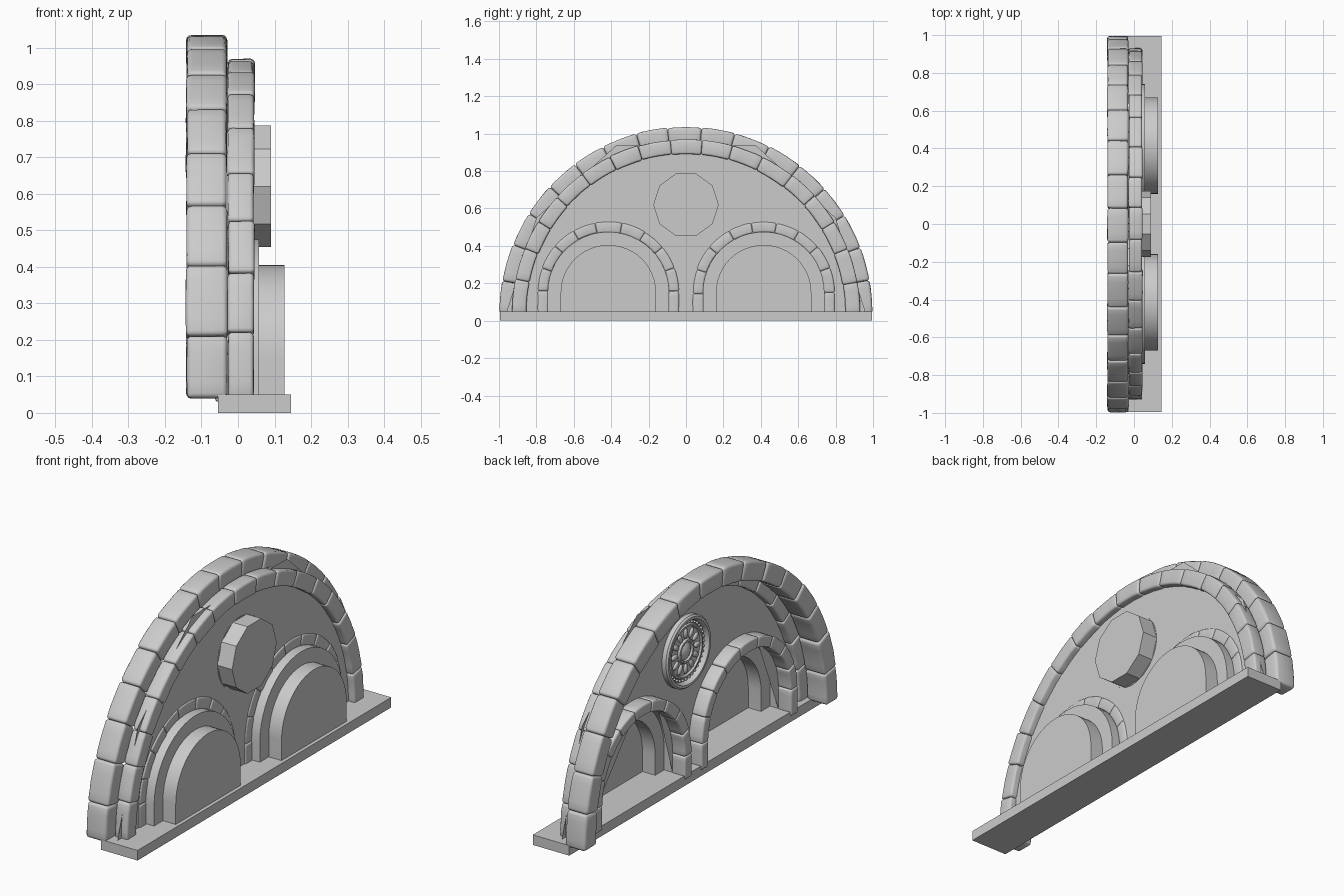
import bpy, bmesh, random
from math import pi, cos, sin, radians
from mathutils import Matrix, Vector

if "Cube" in bpy.data.objects:
    bpy.data.objects.remove(bpy.data.objects["Cube"])

random.seed(4)


def finish(name, bm, smooth=None):
    bmesh.ops.recalc_face_normals(bm, faces=bm.faces[:])
    me = bpy.data.meshes.new(name)
    bm.to_mesh(me)
    bm.free()
    ob = bpy.data.objects.new(name, me)
    bpy.context.collection.objects.link(ob)
    if smooth:
        bpy.ops.object.select_all(action='DESELECT')
        ob.select_set(True)
        bpy.context.view_layer.objects.active = ob
        bpy.ops.object.shade_smooth_by_angle(angle=radians(smooth))
    return ob


def arch_point(t, r, cy, cz, scale):
    """Point on a round arch; t below 0 or above pi runs straight down the legs."""
    if t < 0:
        return cy + r, cz + t * scale
    if t > pi:
        return cy - r, cz - (t - pi) * scale
    return cy + r * cos(t), cz + r * sin(t)


def stone_arch(name, cy, cz, r0, r1, x0, x1, count, leg=0.0, bevel=0.014, rough=0.004):
    """Ring of separate worn stones with rounded edges."""
    bm = bmesh.new()
    mid = (r0 + r1) / 2
    ext = leg / mid
    step = (pi + 2 * ext) / count
    cuts = [-ext + i * step + (random.uniform(-.07, .07) * step if 0 < i < count else 0)
            for i in range(count + 1)]
    sections = 4
    for a, b in zip(cuts, cuts[1:]):
        jit = [random.uniform(-rough, 0) for _ in range(4)]
        rows = []
        for k in range(sections + 1):
            t = a + (b - a) * k / sections
            row = []
            for r, x in ((r0 - jit[0], x0 - jit[1]), (r1 + jit[2], x0 - jit[1]),
                         (r1 + jit[2], x1 + jit[3]), (r0 - jit[0], x1 + jit[3])):
                y, z = arch_point(t, r, cy, cz, mid)
                row.append(bm.verts.new((x, y, z)))
            rows.append(row)
        for p, q in zip(rows, rows[1:]):
            for i in range(4):
                j = (i + 1) % 4
                bm.faces.new((p[i], p[j], q[j], q[i]))
        bm.faces.new(rows[0])
        bm.faces.new(rows[-1][::-1])
    bmesh.ops.recalc_face_normals(bm, faces=bm.faces[:])
    sharp = [e for e in bm.edges if e.calc_face_angle(0) > radians(50)]
    bmesh.ops.bevel(bm, geom=sharp, offset=bevel, segments=3, profile=0.5,
                    affect='EDGES', clamp_overlap=True)
    for v in bm.verts:
        v.co += Vector([random.uniform(-1, 1) for _ in range(3)]) * rough * 0.2
    return finish(name, bm, 50)


# Base slab
bm = bmesh.new()
bmesh.ops.create_cube(bm, size=1, matrix=Matrix.Translation((0.045, 0, 0.025))
                      @ Matrix.Diagonal((0.2, 1.99, 0.05, 1)))
finish("base_slab", bm)

# Big double arch
stone_arch("outer_arch_stones", 0, 0.04, 0.90, 0.997, -0.143, -0.028, 17)
stone_arch("inner_arch_stones", 0, 0.04, 0.85, 0.932, -0.03, 0.046, 17, bevel=0.011)

# Wall sheet, low-poly outline with two arched openings
WALL_X, CY, CZ, FLOOR = 0.01, 0.415, 0.15, 0.045
SEG = 24


def opening(cy, r):
    arc = [(cy + r * cos(pi * i / SEG), CZ + r * sin(pi * i / SEG)) for i in range(SEG + 1)]
    return [(cy + r, FLOOR)] + arc + [(cy - r, FLOOR)]


outline = [(-0.96, FLOOR), (-0.8, 0.55), (-0.37, 0.94), (0.37, 0.94), (0.8, 0.55), (0.96, FLOOR)]
outline += opening(CY, 0.325) + opening(-CY, 0.325)
bm = bmesh.new()
face = bm.faces.new([bm.verts.new((WALL_X, y, z)) for y, z in outline])
bmesh.ops.triangulate(bm, faces=[face])
finish("wall", bm)

for side, cy in (("left", -CY), ("right", CY)):
    # Stepped alcove, open toward -x
    bm = bmesh.new()
    loops = [[bm.verts.new((x, y, z)) for y, z in opening(cy, r)]
             for x, r in ((WALL_X, 0.325), (0.057, 0.325), (0.057, 0.255), (0.127, 0.255))]
    for p, q in zip(loops, loops[1:]):
        for i in range(len(p) - 1):
            bm.faces.new((p[i], p[i + 1], q[i + 1], q[i]))
    bm.faces.new(loops[-1])
    finish(side + "_alcove", bm, 30)
    # Stone surround
    stone_arch(side + "_alcove_stones", cy, CZ, 0.322, 0.38, -0.063, 0.018, 11,
               leg=0.12, bevel=0.009, rough=0.003)

# Ten-sided drum behind the medallion
MZ = 0.62
to_x = Matrix.Rotation(pi / 2, 4, 'Y')
bm = bmesh.new()
rings = [[bm.verts.new((x, 0.175 * cos(pi * i / 5), MZ + 0.175 * sin(pi * i / 5)))
          for i in range(10)] for x in (WALL_X, 0.09)]
for i in range(10):
    j = (i + 1) % 10
    bm.faces.new((rings[0][i], rings[0][j], rings[1][j], rings[1][i]))
bm.faces.new(rings[1])
finish("medallion_drum", bm)

# Carved medallion: turned relief with beads and petals
profile = [(0.175, 0.012), (0.175, -0.012), (0.168, -0.02), (0.156, -0.02), (0.149, -0.01),
           (0.146, 0.004), (0.132, 0.004), (0.128, -0.005), (0.12, -0.005), (0.116, 0.004),
           (0.06, 0.004), (0.056, -0.006), (0.046, -0.006), (0.042, 0.003), (0.03, -0.004),
           (0.015, -0.01), (0.004, -0.011)]
bm = bmesh.new()
N = 48
rows = [[bm.verts.new((x, r * cos(2 * pi * i / N), MZ + r * sin(2 * pi * i / N)))
         for i in range(N)] for r, x in profile]
for p, q in zip(rows, rows[1:]):
    for i in range(N):
        j = (i + 1) % N
        bm.faces.new((p[i], p[j], q[j], q[i]))
bm.faces.new(rows[-1])


def ornaments(count, radius, size):
    for i in range(count):
        m = (Matrix.Translation((0.002, 0, MZ)) @ Matrix.Rotation(2 * pi * i / count, 4, 'X')
             @ Matrix.Translation((0, radius, 0)) @ Matrix.Diagonal((*size, 1)))
        bmesh.ops.create_icosphere(bm, subdivisions=2, radius=1, matrix=m)


ornaments(36, 0.139, (0.008, 0.006, 0.006))
ornaments(12, 0.088, (0.009, 0.026, 0.014))
ornaments(12, 0.05, (0.011, 0.006, 0.006))
finish("carved_medallion", bm, 40)
